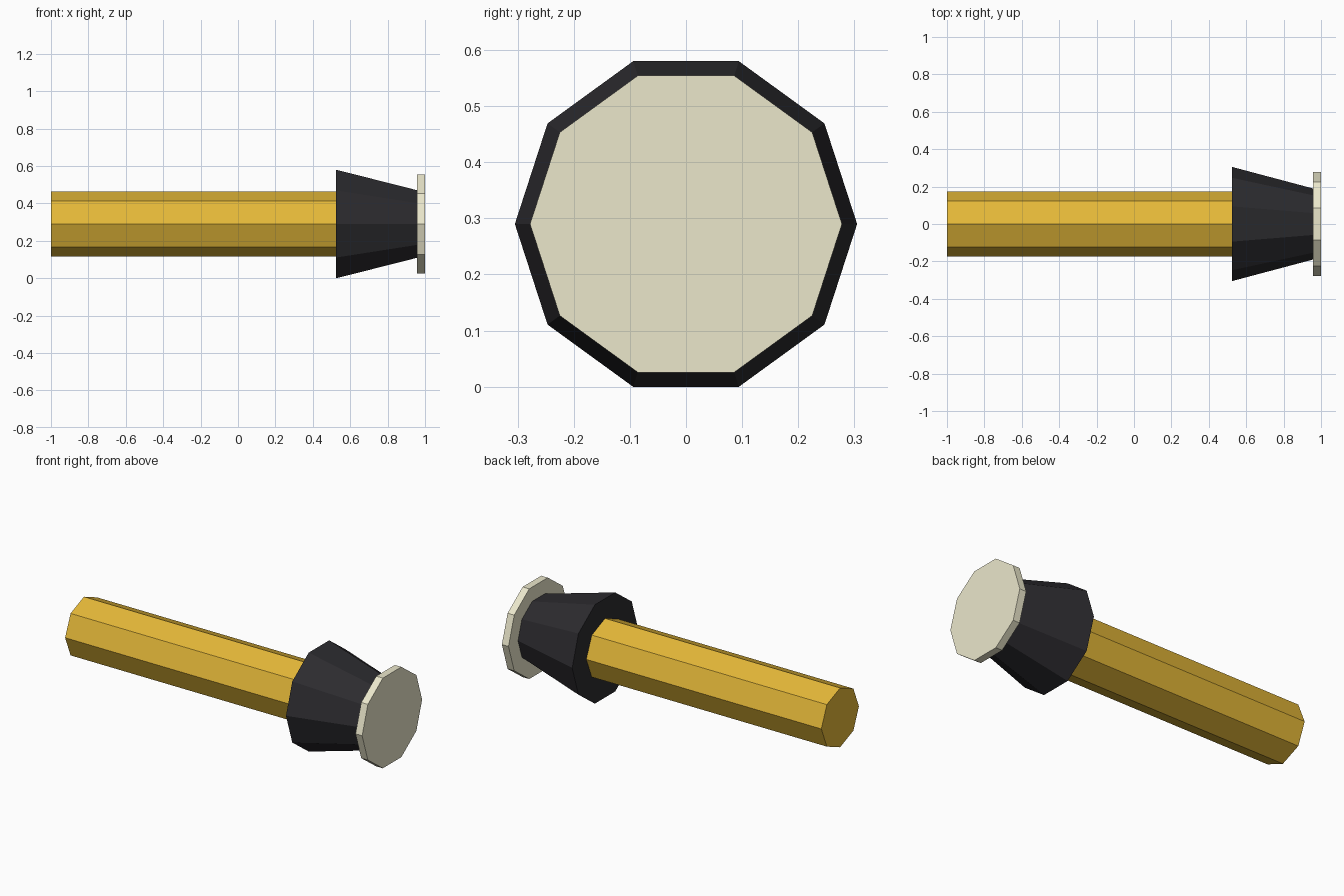
import bpy, bmesh
from math import cos, sin, pi

if "Cube" in bpy.data.objects:
    bpy.data.objects.remove(bpy.data.objects["Cube"])

AXIS_Z = 0.29  # height of the shared centre line


def material(name, color):
    m = bpy.data.materials.new(name)
    m.diffuse_color = (*color, 1)
    m.use_nodes = True
    m.node_tree.nodes["Principled BSDF"].inputs["Base Color"].default_value = m.diffuse_color
    return m


def frustum(name, sides, x0, r0, x1, r1, mat):
    """Closed prism or frustum along x, with a corner on the y axis."""
    bm = bmesh.new()
    rings = []
    for x, r in ((x0, r0), (x1, r1)):
        rings.append([bm.verts.new((x, r * cos(2 * pi * i / sides),
                                    AXIS_Z + r * sin(2 * pi * i / sides)))
                      for i in range(sides)])
    a, b = rings
    for i in range(sides):
        j = (i + 1) % sides
        bm.faces.new((a[i], a[j], b[j], b[i]))
    bm.faces.new(a)
    bm.faces.new(b)
    bmesh.ops.recalc_face_normals(bm, faces=bm.faces)
    mesh = bpy.data.meshes.new(name)
    bm.to_mesh(mesh)
    bm.free()
    mesh.materials.append(mat)
    ob = bpy.data.objects.new(name, mesh)
    bpy.context.collection.objects.link(ob)
    return ob


gold = material("gold", (0.78, 0.48, 0.04))
black = material("black", (0.025, 0.024, 0.028))
cream = material("cream", (0.83, 0.80, 0.60))

# Octagonal shaft, ten-sided tapered collar and end disc
frustum("shaft", 8, -1.0, 0.174, 0.53, 0.174, gold)
frustum("collar", 10, 0.525, 0.305, 0.957, 0.19, black)
frustum("end_disc", 10, 0.957, 0.278, 1.0, 0.278, cream)
